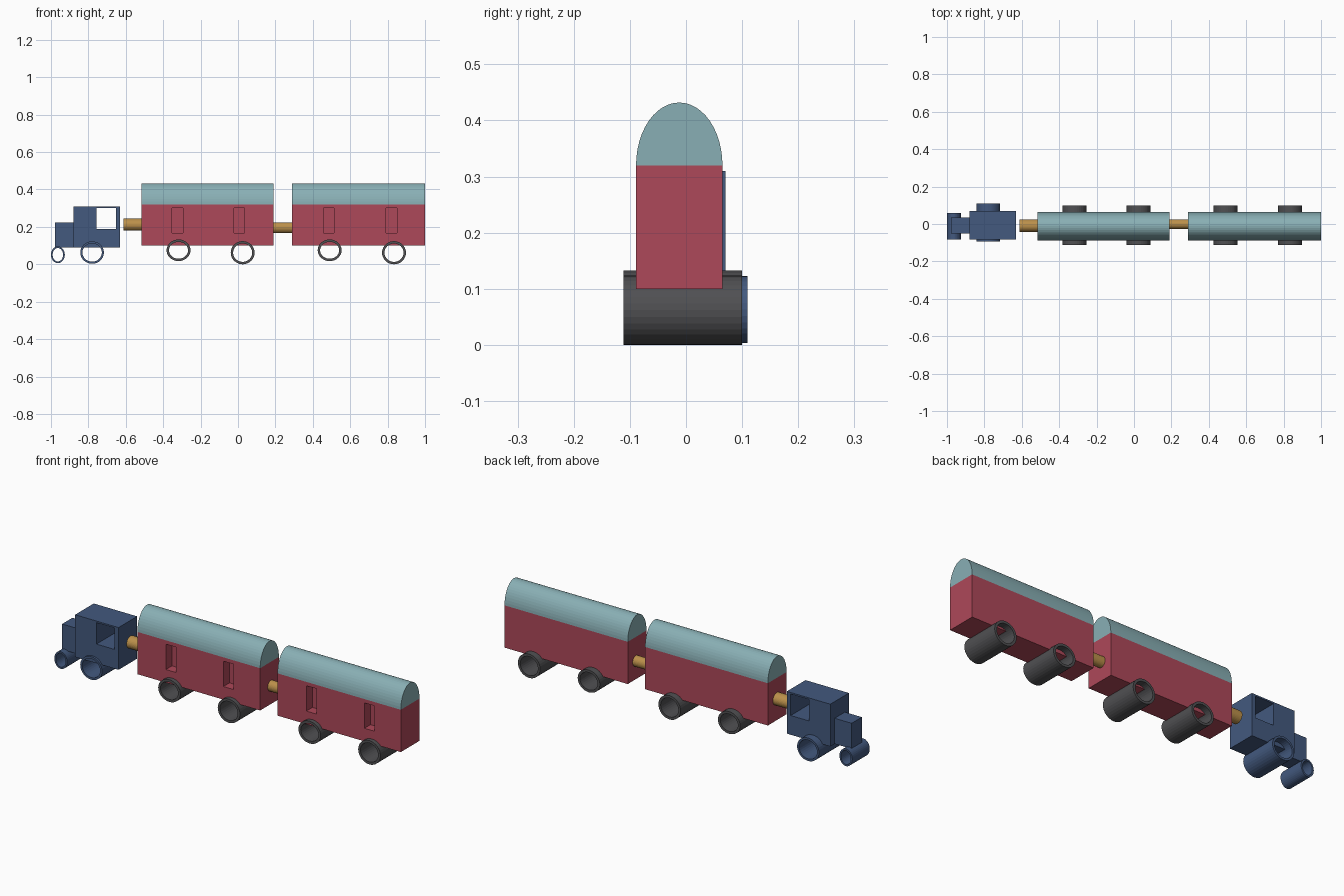
import bpy, bmesh, math

if "Cube" in bpy.data.objects:
    bpy.data.objects.remove(bpy.data.objects["Cube"])


def material(name, rgb):
    m = bpy.data.materials.new(name)
    m.diffuse_color = (*rgb, 1)
    m.use_nodes = True
    m.node_tree.nodes["Principled BSDF"].inputs["Base Color"].default_value = m.diffuse_color
    return m


BLUE = material("blue", (0.056, 0.10, 0.21))
RED = material("red", (0.42, 0.065, 0.10))
TEAL = material("teal", (0.25, 0.43, 0.46))
BRASS = material("brass", (0.50, 0.28, 0.07))
DARK = material("dark_grey", (0.08, 0.08, 0.085))


def finish(name, bm, mat):
    bmesh.ops.recalc_face_normals(bm, faces=bm.faces)
    me = bpy.data.meshes.new(name)
    bm.to_mesh(me)
    bm.free()
    ob = bpy.data.objects.new(name, me)
    bpy.context.collection.objects.link(ob)
    me.materials.append(mat)
    return ob


def box(name, x, y, z, mat):
    bm = bmesh.new()
    bmesh.ops.create_cube(bm, size=1)
    for v in bm.verts:
        v.co = [lo + (c + 0.5) * (hi - lo) for c, (lo, hi) in zip(v.co, (x, y, z))]
    return finish(name, bm, mat)


def prism(name, points, depth, mat):
    """Extrude a closed outline of 3D points along the vector depth."""
    bm = bmesh.new()
    face = bm.faces.new([bm.verts.new(p) for p in points])
    new = bmesh.ops.extrude_face_region(bm, geom=[face], use_keep_orig=True)["geom"]
    bmesh.ops.translate(bm, vec=depth,
                        verts=[g for g in new if isinstance(g, bmesh.types.BMVert)])
    return finish(name, bm, mat)


def tube(name, cx, cz, rx, rz, y0, y1, wall, mat, n=32):
    """Hollow oval roller lying along y."""
    bm = bmesh.new()
    rings = []
    for t, y in ((0, y0), (0, y1), (wall, y1), (wall, y0)):
        rings.append([bm.verts.new((cx + (rx - t) * math.cos(2 * math.pi * i / n), y,
                                    cz + (rz - t) * math.sin(2 * math.pi * i / n)))
                      for i in range(n)])
    for k in range(4):
        a, b = rings[k], rings[(k + 1) % 4]
        for i in range(n):
            j = (i + 1) % n
            bm.faces.new((a[i], a[j], b[j], b[i]))
    return finish(name, bm, mat)


def cut(ob, x, y, z):
    """Cut a box-shaped opening and discard the cutter."""
    cutter = box("cutter", x, y, z, ob.data.materials[0])
    cutter.hide_render = True
    mod = ob.modifiers.new("opening", 'BOOLEAN')
    mod.operation = 'DIFFERENCE'
    mod.solver = 'EXACT'
    mod.object = cutter
    bpy.context.view_layer.objects.active = ob
    bpy.ops.object.modifier_apply(modifier=mod.name)
    bpy.data.objects.remove(cutter)


def coupling(name, x0, x1, cy, cz, ry, rz, n=32):
    pts = [(x0, cy + ry * math.cos(2 * math.pi * i / n),
            cz + rz * math.sin(2 * math.pi * i / n)) for i in range(n)]
    return prism(name, pts, (x1 - x0, 0, 0), BRASS)


# Engine: cab with a window right through it, hood and rollers
cab = box("engine_cab", (-0.88, -0.63), (-0.083, 0.07), (0.09, 0.31), BLUE)
cut(cab, (-0.757, -0.652), (-0.3, 0.3), (0.19, 0.302))
box("engine_hood", (-0.978, -0.88), (-0.05, 0.034), (0.09, 0.223), BLUE)
tube("engine_front_wheel", -0.963, 0.051, 0.037, 0.045, -0.083, 0.06, 0.009, BLUE)
tube("engine_rear_wheel", -0.78, 0.063, 0.063, 0.060, -0.094, 0.11, 0.011, BLUE)

# Couplings
coupling("front_coupling", -0.613, -0.515, -0.009, 0.212, 0.033, 0.032)
coupling("rear_coupling", 0.19, 0.29, -0.001, 0.196, 0.026, 0.028)

# Carriages: body with recessed windows on the front side, arched roof, rollers
Y0, Y1 = -0.089, 0.065
carriages = (
    ("front_carriage", -0.517, 0.19, (-0.324, 0.007), (-0.318, 0.025)),
    ("rear_carriage", 0.29, 1.0, (0.485, 0.82), (0.49, 0.834)),
)
for name, x0, x1, windows, wheels in carriages:
    body = box(name + "_body", (x0, x1), (Y0, Y1), (0.10, 0.32), RED)
    for wx in windows:
        cut(body, (wx - 0.029, wx + 0.029), (Y0 - 0.1, Y0 + 0.05), (0.168, 0.30))

    n, cy, ry = 24, (Y0 + Y1) / 2, (Y1 - Y0) / 2
    arch = [(x0, cy + ry * math.cos(math.pi * i / n),
             0.32 + 0.112 * math.sin(math.pi * i / n)) for i in range(n + 1)]
    prism(name + "_roof", arch, (x1 - x0, 0, 0), TEAL)

    for part, wx, cz, rz in (("front", wheels[0], 0.075, 0.058),
                             ("rear", wheels[1], 0.062, 0.062)):
        tube(f"{name}_{part}_wheel", wx, cz, 0.064, rz, -0.111, 0.10, 0.013, DARK)
